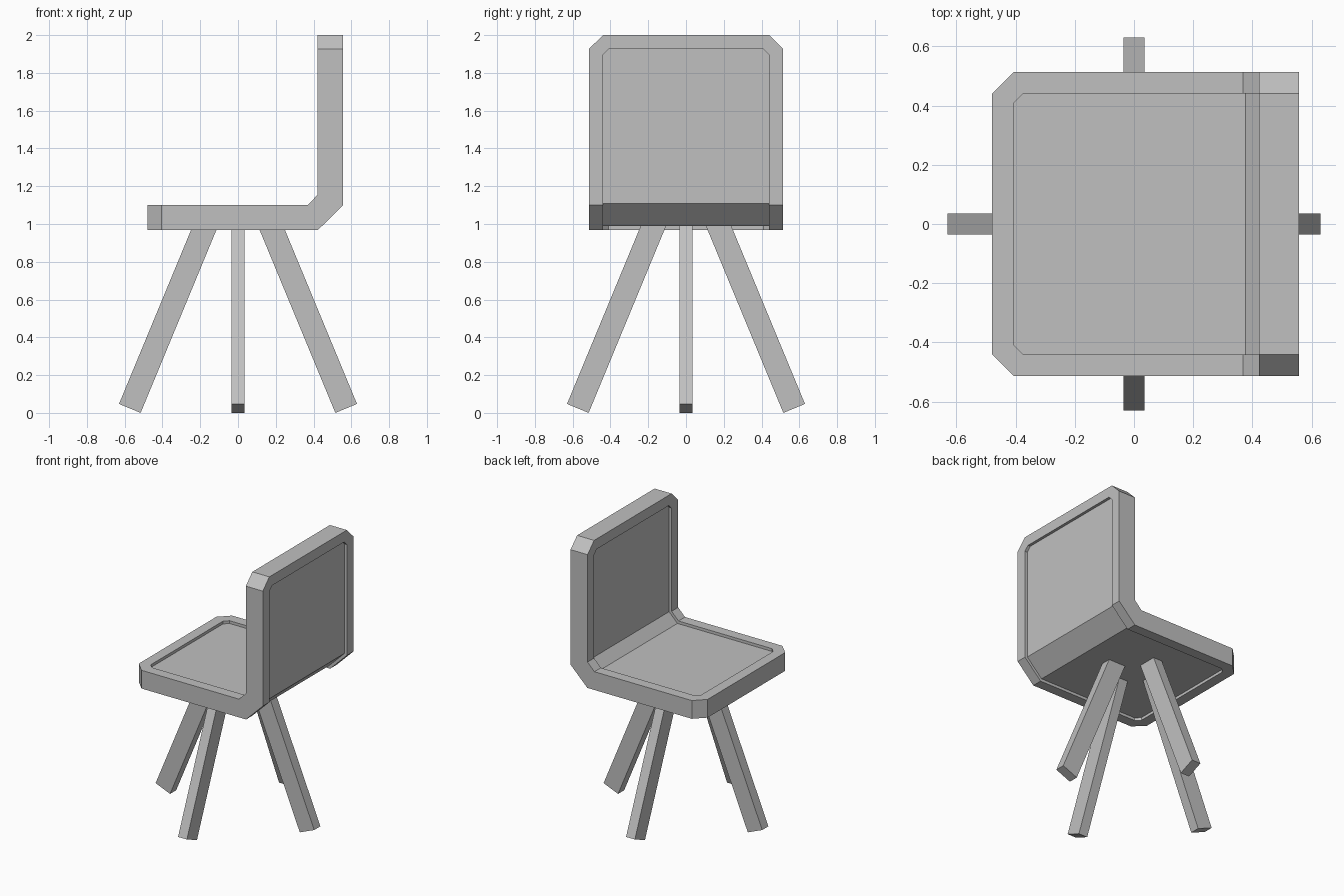
import bpy, bmesh
from math import sin, cos, pi
from mathutils import Matrix, Vector

cube = bpy.data.objects.get("Cube")
if cube:
    bpy.data.objects.remove(cube, do_unlink=True)

grey = bpy.data.materials.new("plain_grey")
grey.use_nodes = True
GREY = (0.53, 0.53, 0.53, 1)
grey.diffuse_color = GREY
grey.node_tree.nodes["Principled BSDF"].inputs["Base Color"].default_value = GREY


def add_object(name, bm):
    bmesh.ops.recalc_face_normals(bm, faces=bm.faces)
    mesh = bpy.data.meshes.new(name)
    bm.to_mesh(mesh)
    bm.free()
    mesh.materials.append(grey)
    obj = bpy.data.objects.new(name, mesh)
    bpy.context.collection.objects.link(obj)
    return obj


# Seat and back: one bent slab with chamfered corners and a sunken panel each side
HALF, EDGE, TOP = 0.514, -0.48, 2.0
CHAMFER, RIM, SINK = 0.074, 0.074, 0.02
INNER_CHAMFER = CHAMFER - RIM * (2 - 2 ** 0.5)


def outline(bm, bend, sign, rim=0.0, chamfer=CHAMFER, sink=0.0):
    """Closed loop around one side of the slab; bend holds the two fold points."""
    (ax, az), (bx, bz) = bend
    slip = sink * 0.414
    az, ax = az - sign * sink, ax + sign * slip
    bx, bz = bx + sign * sink, bz - sign * slip
    half, front, top = HALF - rim, EDGE + rim, TOP - rim
    stations = [(front, az, half - chamfer), (front + chamfer, az, half),
                (ax, az, half), (bx, bz, half),
                (bx, top - chamfer, half), (bx, top, half - chamfer)]
    left = [bm.verts.new((x, y, z)) for x, z, y in stations]
    right = [bm.verts.new((x, -y, z)) for x, z, y in stations]
    return left + right[::-1]


def bridge(bm, a, b):
    for i in range(len(a)):
        j = (i + 1) % len(a)
        bm.faces.new((a[i], a[j], b[j], b[i]))


bm = bmesh.new()
edges = []
for bend, sign in ((((0.368, 1.10), (0.422, 1.155)), 1),
                   (((0.424, 0.969), (0.557, 1.10)), -1)):
    outer = outline(bm, bend, sign)
    rim = outline(bm, bend, sign, RIM, INNER_CHAMFER)
    panel = outline(bm, bend, sign, RIM, INNER_CHAMFER, SINK)
    bridge(bm, outer, rim)
    bridge(bm, rim, panel)
    # panel faces: seat, fold and back
    bm.faces.new(panel[:3] + panel[-3:])
    bm.faces.new(panel[2:4] + panel[8:10])
    bm.faces.new(panel[3:9])
    edges.append(outer)
bridge(bm, *edges)
add_object("seat_and_back", bm)

# Four splayed square-cut legs
TILT = pi / 8
WIDTH, DEPTH, LENGTH = 0.124, 0.07, 1.086
foot = Vector((0.63 - WIDTH / 2 * cos(TILT), 0, WIDTH / 2 * sin(TILT)))
for i, name in enumerate(("left_leg", "back_leg", "right_leg", "front_leg")):
    bm = bmesh.new()
    bmesh.ops.create_cube(bm, size=1)
    turn = {"left_leg": 0, "back_leg": 1, "right_leg": 2, "front_leg": 3}[name]
    bm.transform(Matrix.Rotation(turn * pi / 2, 4, 'Z')
                 @ Matrix.Translation(foot)
                 @ Matrix.Rotation(-TILT, 4, 'Y')
                 @ Matrix.Translation((0, 0, LENGTH / 2))
                 @ Matrix.Diagonal((WIDTH, DEPTH, LENGTH, 1)))
    add_object(name, bm)
